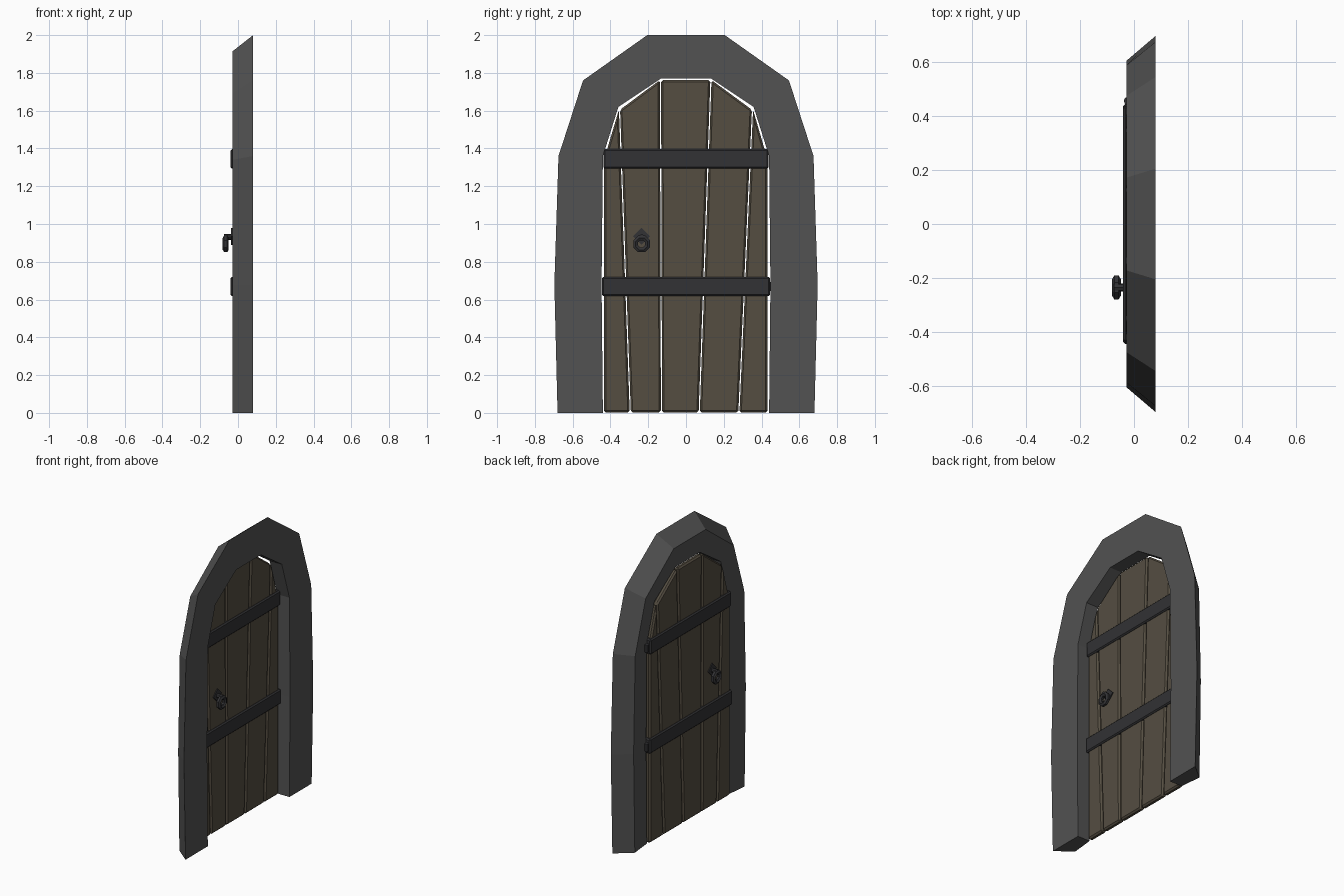
import bpy, bmesh, math
from mathutils import Matrix, Vector

if "Cube" in bpy.data.objects:
    bpy.data.objects.remove(bpy.data.objects["Cube"])

DOOR_X = -0.012  # middle plane of the door leaf


def material(name, rgb):
    m = bpy.data.materials.new(name)
    m.diffuse_color = (*rgb, 1)
    m.use_nodes = True
    m.node_tree.nodes["Principled BSDF"].inputs["Base Color"].default_value = m.diffuse_color
    return m


STONE = material("stone", (0.085, 0.085, 0.085))
WOOD = material("wood", (0.09, 0.075, 0.053))
IRON = material("iron", (0.032, 0.032, 0.035))


def finish(bm, name, mat, bevel=0):
    bmesh.ops.recalc_face_normals(bm, faces=bm.faces)
    me = bpy.data.meshes.new(name)
    bm.to_mesh(me)
    bm.free()
    me.materials.append(mat)
    ob = bpy.data.objects.new(name, me)
    bpy.context.collection.objects.link(ob)
    if bevel:
        mod = ob.modifiers.new("bevel", "BEVEL")
        mod.width = bevel
        mod.segments = 1
    return ob


def slab(name, outline, x0, x1, mat, bevel=0):
    """Extrude a (y, z) outline along x."""
    bm = bmesh.new()
    face = bm.faces.new([bm.verts.new((x0, y, z)) for y, z in outline])
    ext = bmesh.ops.extrude_face_region(bm, geom=[face])
    bmesh.ops.translate(bm, vec=(x1 - x0, 0, 0),
                        verts=[v for v in ext["geom"] if isinstance(v, bmesh.types.BMVert)])
    return finish(bm, name, mat, bevel)


def rect(y0, y1, z0, z1):
    return [(y0, z0), (y1, z0), (y1, z1), (y0, z1)]


# Stone arch: four mirrored half outlines skinned into a chamfered ring
def arch(x, half):
    return [(x, y, z) for y, z in half] + [(x, -y, z) for y, z in reversed(half)]


inner = [(.44, 0), (.447, .68), (.44, 1.36), (.358, 1.62), (.133, 1.77)]
loops = [
    arch(.08, [(.68, 0), (.697, .68), (.675, 1.36), (.545, 1.76), (.205, 2)]),
    arch(-.028, [(.592, 0), (.605, .68), (.588, 1.34), (.475, 1.69), (.172, 1.915)]),
    arch(-.012, inner),
    arch(.08, inner),
]
bm = bmesh.new()
rings = [[bm.verts.new(p) for p in loop] for loop in loops]
for k in range(4):
    a, b = rings[k], rings[(k + 1) % 4]
    for i in range(len(a) - 1):
        bm.faces.new((a[i], a[i + 1], b[i + 1], b[i]))
for end in (0, -1):
    bm.faces.new([r[end] for r in rings])
finish(bm, "stone_arch", STONE)

# Door planks: tapered boards, (bottom y, top y, top z) at every joint
joints = [(-.437, -.437, 1.34), (-.295, -.352, 1.605), (-.13, -.135, 1.762),
          (.07, .132, 1.762), (.28, .352, 1.605), (.435, .435, 1.34)]
g = 0.003
for i, (a, b) in enumerate(zip(joints, joints[1:])):
    slab(f"plank_{i + 1}",
         [(a[0] + g, .002), (b[0] - g, .002), (b[1] - g, b[2]), (a[1] + g, a[2])],
         DOOR_X - .018, DOOR_X + .018, WOOD, .01)

# Iron straps with hinge knuckles
for i, (z0, z1, w) in enumerate([(.618, .72, .445), (1.293, 1.396, .438)]):
    slab(f"strap_{i + 1}", rect(-w, w, z0, z1), DOOR_X - .028, DOOR_X + .028, IRON, .008)
    bm = bmesh.new()
    bmesh.ops.create_cone(bm, cap_ends=True, segments=8, radius1=.016, radius2=.016,
                          depth=.05, matrix=Matrix.Translation((-.022, .456, (z0 + z1) / 2)))
    finish(bm, f"hinge_{i + 1}", IRON)


# Ring handles with diamond plates on both sides
def handle(side, label):
    y, z = -.235, .935
    surf = DOOR_X + side * .016
    slab("plate_" + label, [(y, z - .045), (y + .045, z), (y, z + .045), (y - .045, z)],
         surf, surf + side * .008, IRON)
    bm = bmesh.new()
    bmesh.ops.create_cone(bm, cap_ends=True, segments=8, radius1=.015, radius2=.015, depth=.046,
                          matrix=Matrix.Translation((DOOR_X + side * .04, y, z - .004))
                          @ Matrix.Rotation(math.pi / 2, 4, 'Y'))
    finish(bm, "stud_" + label, IRON)
    # ring: octagon tube swept around an octagon
    bm = bmesh.new()
    loops = []
    for i in range(8):
        u = (i + .5) * math.pi / 4
        loops.append([])
        for j in range(6):
            v = j * math.pi / 3
            r = .034 + .016 * math.cos(v + math.pi / 6)
            loops[-1].append(bm.verts.new((DOOR_X + side * .053 + .016 * math.sin(v + math.pi / 6),
                                           y + r * math.cos(u), .895 + r * math.sin(u))))
    for i in range(8):
        a, b = loops[i], loops[(i + 1) % 8]
        for j in range(6):
            k = (j + 1) % 6
            bm.faces.new((a[j], b[j], b[k], a[k]))
    finish(bm, "ring_" + label, IRON)


handle(-1, "outside")
handle(1, "inside")
